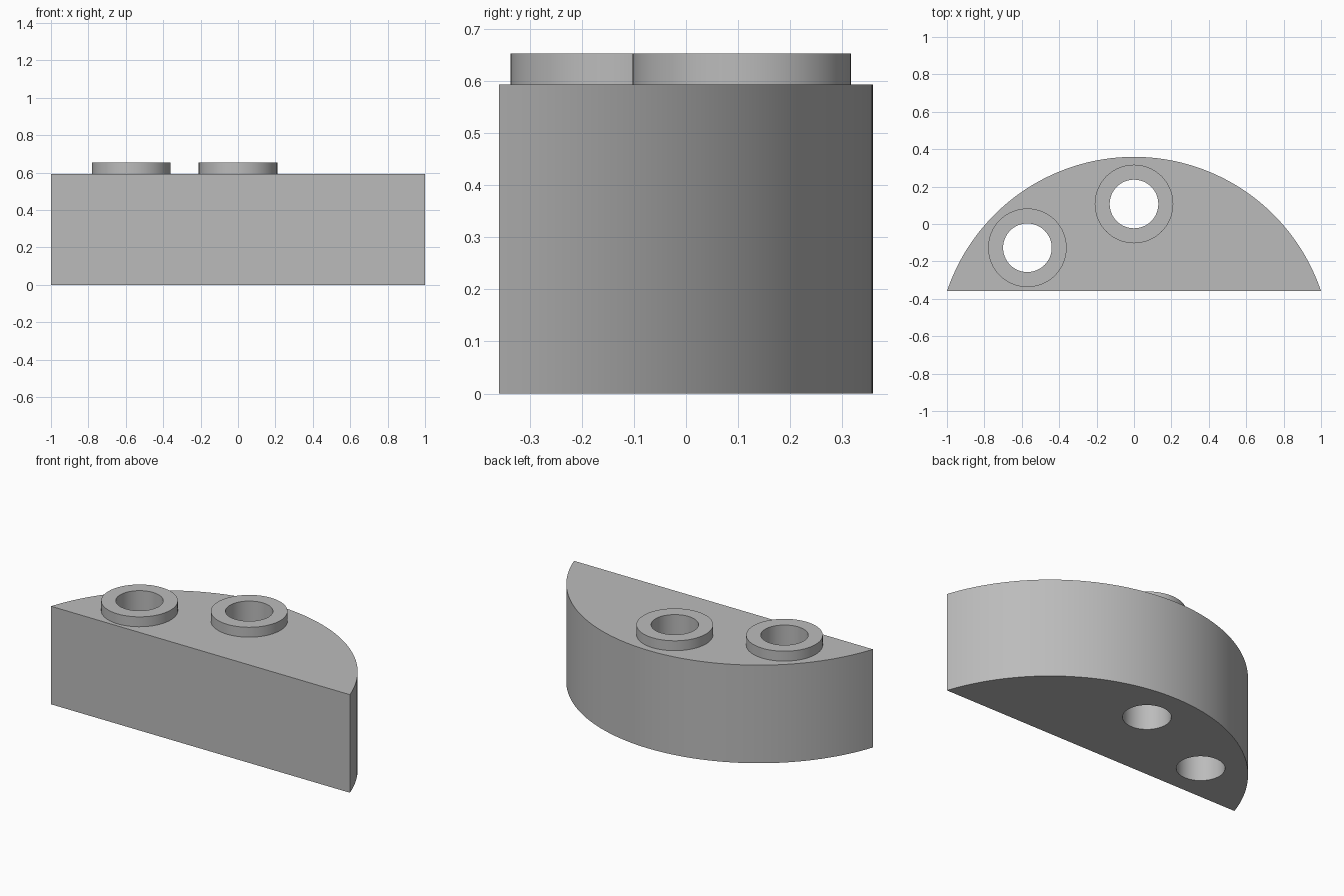
import bpy, bmesh, math

cube = bpy.data.objects.get("Cube")
if cube:
    bpy.data.objects.remove(cube, do_unlink=True)

HALF_DEPTH, BODY_TOP, BOSS_TOP = 0.359, 0.593, 0.653
BOSS_RADIUS, HOLE_RADIUS = 0.21, 0.13
BOSS_CENTRES = [(-0.57, -0.127), (0, 0.107)]

grey = bpy.data.materials.new("grey")
grey.use_nodes = True
colour = (0.5, 0.5, 0.5, 1)
grey.diffuse_color = colour
grey.node_tree.nodes["Principled BSDF"].inputs["Base Color"].default_value = colour


def prism(name, outline, bottom, top):
    """Extrude a flat outline upwards into a closed solid."""
    bm = bmesh.new()
    face = bm.faces.new([bm.verts.new((x, y, bottom)) for x, y in outline])
    raised = bmesh.ops.extrude_face_region(bm, geom=[face])["geom"]
    verts = [g for g in raised if isinstance(g, bmesh.types.BMVert)]
    bmesh.ops.translate(bm, vec=(0, 0, top - bottom), verts=verts)
    bmesh.ops.recalc_face_normals(bm, faces=bm.faces[:])
    mesh = bpy.data.meshes.new(name)
    bm.to_mesh(mesh)
    bm.free()
    mesh.materials.append(grey)
    obj = bpy.data.objects.new(name, mesh)
    bpy.context.collection.objects.link(obj)
    return obj


def arc(centre, radius, start, end, steps):
    """Points along an arc, both ends included."""
    angles = [start + (end - start) * i / steps for i in range(steps + 1)]
    return [(centre[0] + radius * math.cos(a), centre[1] + radius * math.sin(a))
            for a in angles]


def combine(target, tool, operation):
    """Apply a boolean and discard the tool."""
    tool.hide_render = True
    mod = target.modifiers.new(operation.lower(), 'BOOLEAN')
    mod.operation, mod.solver, mod.object = operation, 'EXACT', tool
    bpy.context.view_layer.objects.active = target
    bpy.ops.object.modifier_apply(modifier=mod.name)
    bpy.data.objects.remove(tool, do_unlink=True)


# Circular segment block: flat front, curved back
sagitta = 2 * HALF_DEPTH
radius = (1 + sagitta ** 2) / (2 * sagitta)
centre = (0, HALF_DEPTH - radius)
spread = math.asin(1 / radius)
block = prism("segment_block",
              arc(centre, radius, math.pi / 2 - spread, math.pi / 2 + spread, 64),
              0, BODY_TOP)

# Raised round bosses, each bored right through the block
for spot in BOSS_CENTRES:
    boss = prism("boss", arc(spot, BOSS_RADIUS, 0, math.tau, 64)[:-1], BODY_TOP / 2, BOSS_TOP)
    combine(block, boss, 'UNION')
    bore = prism("bore_cutter", arc(spot, HOLE_RADIUS, 0, math.tau, 64)[:-1], -0.1, BOSS_TOP + 0.1)
    combine(block, bore, 'DIFFERENCE')

# Smooth curved walls with crisp rims
bpy.ops.object.select_all(action='DESELECT')
block.select_set(True)
bpy.context.view_layer.objects.active = block
bpy.ops.object.shade_smooth_by_angle(angle=math.radians(30))
